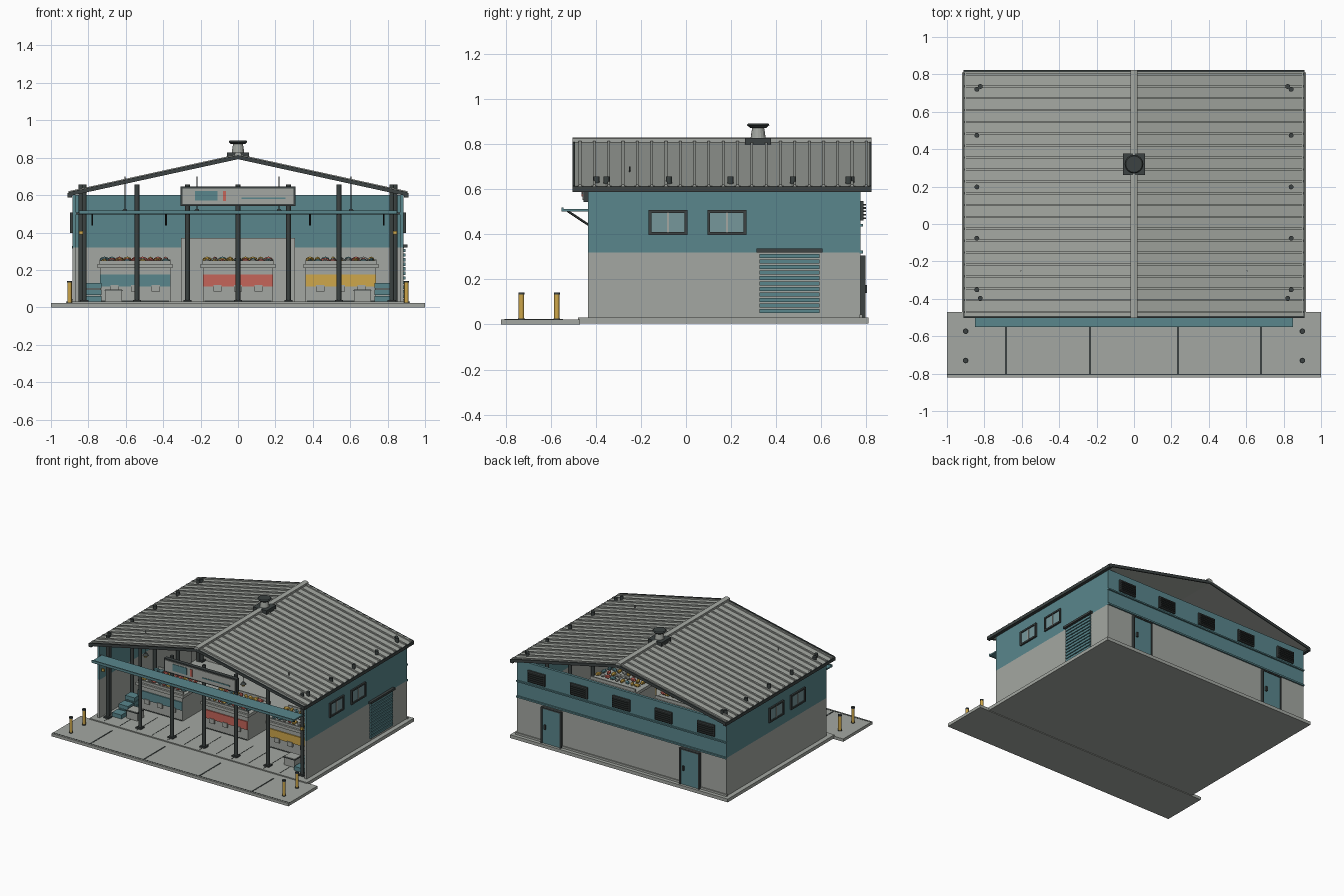
import bpy, bmesh, math, random
from mathutils import Matrix, Vector

random.seed(4)
cube = bpy.data.objects.get("Cube")
if cube:
    bpy.data.objects.remove(cube, do_unlink=True)


def material(name, r, g, b):
    m = bpy.data.materials.new(name)
    m.use_nodes = True
    m.diffuse_color = (r, g, b, 1)
    bsdf = next(n for n in m.node_tree.nodes if n.type == 'BSDF_PRINCIPLED')
    bsdf.inputs["Base Color"].default_value = (r, g, b, 1)
    return m


GREY = material("concrete grey", .37, .39, .36)
TEAL = material("painted teal", .10, .24, .265)
DARK = material("dark steel", .045, .055, .054)
RED = material("coral red", .56, .13, .10)
YELLOW = material("warm yellow", .62, .39, .07)
GLASS = material("pale glass", .18, .31, .33)


def finish(name, bm, mat):
    bmesh.ops.recalc_face_normals(bm, faces=bm.faces)
    me = bpy.data.meshes.new(name)
    bm.to_mesh(me)
    bm.free()
    me.materials.append(mat)
    ob = bpy.data.objects.new(name, me)
    bpy.context.collection.objects.link(ob)
    return ob


def boxes(name, mat, *spans):
    """One object from boxes given as (x0, x1, y0, y1, z0, z1)."""
    bm = bmesh.new()
    for x0, x1, y0, y1, z0, z1 in spans:
        mtx = (Matrix.Translation(((x0 + x1) / 2, (y0 + y1) / 2, (z0 + z1) / 2))
               @ Matrix.Diagonal((abs(x1 - x0), abs(y1 - y0), z1 - z0, 1)))
        bmesh.ops.create_cube(bm, size=1, matrix=mtx)
    return finish(name, bm, mat)


def prism(name, mat, profile, ranges):
    """Extrude an xz profile over each y range."""
    bm = bmesh.new()
    for y0, y1 in ranges:
        f = bm.faces.new([bm.verts.new((x, y0, z)) for x, z in profile])
        new = bmesh.ops.extrude_face_region(bm, geom=[f])["geom"]
        verts = [v for v in new if isinstance(v, bmesh.types.BMVert)]
        bmesh.ops.translate(bm, verts=verts, vec=(0, y1 - y0, 0))
    return finish(name, bm, mat)


def cylinders(name, mat, spots, z0, z1, r0, r1=None, sides=16):
    bm = bmesh.new()
    for x, y in spots:
        bmesh.ops.create_cone(bm, cap_ends=True, segments=sides, radius1=r0,
                              radius2=r0 if r1 is None else r1, depth=z1 - z0,
                              matrix=Matrix.Translation((x, y, (z0 + z1) / 2)))
    return finish(name, bm, mat)


# Ground slabs and joints
boxes("floor_slab", GREY, (-.92, .92, -.48, .81, .005, .03))
boxes("front_apron", GREY, (-1, 1, -.82, -.47, 0, .022))
boxes("apron_joints", DARK, *[(x - .005, x + .005, -.805, -.545, .02, .024)
                              for x in (-.685, -.235, .235, .68)])
boxes("apron_edge", DARK, (-1, 1, -.808, -.803, .02, .0235))
boxes("floor_joints", DARK, *[(i * .135 - .002, i * .135 + .002, -.46, -.2, .028, .0315)
                              for i in range(-6, 7)])

# Walls, two tone, open at the front and gables
def shell(name, mat, z0, z1):
    boxes(name, mat, (-.885, -.865, -.435, .775, z0, z1), (.865, .885, -.435, .775, z0, z1),
          (-.865, .865, .755, .775, z0, z1))


shell("lower_walls", GREY, .03, .32)
shell("upper_walls", TEAL, .32, .6)
boxes("back_ledges", TEAL, (-.887, .887, .77, .786, .315, .327), (-.887, .887, .77, .786, .435, .445))
boxes("wall_foot", GREY, (-.892, .892, .77, .783, .03, .045))
boxes("back_room", GREY, (-.305, .305, .66, .756, .03, .37))

# Roof: two pitched sheets with standing seams, dark rakes and gutters
EAVE, RIDGE = (.905, .612), .81


def pitch(lift, drop):
    x, z = EAVE
    return [(-x, z + lift), (0, RIDGE + lift), (x, z + lift),
            (x, z - drop), (0, RIDGE - drop), (-x, z - drop)]


prism("roof_sheets", GREY, pitch(0, .014), [(-.495, .817)])
seams = [-.47 + i * .0635 for i in range(21)]
prism("roof_seams", GREY, pitch(.009, 0), [(y - .006, y + .006) for y in seams])
prism("gable_rakes", DARK, pitch(.004, .018), [(-.503, -.492), (.814, .823)])
prism("ridge_cap", GREY, [(-.02, .808), (-.02, .824), (0, .83), (.02, .824), (.02, .808)], [(-.503, .823)])
boxes("gutters", DARK, *[(s * .888, s * .912, -.503, .823, .588, .612) for s in (-1, 1)])
boxes("gutter_clips", GREY, *[(s * .896, s * .904, y - .015, y + .015, .61, .6145)
                              for s in (-1, 1) for y in seams])

# Ridge ventilator
V = [(0, .32)]
boxes("vent_base", DARK, (-.058, .058, .262, .378, .795, .828))
cylinders("vent_neck", GREY, V, .825, .876, .034, .026)
cylinders("vent_cap", DARK, V, .872, .884, .036, .05)
cylinders("vent_lid", DARK, V, .884, .892, .05, .044)

# Columns with base plates
front_posts = [(x, -.41) for x in (-.54, -.27, 0, .27, .54)]
corners = [(s * .822, y) for s in (-1, 1) for y in (-.397, .735)]
side_posts = [(s * .84, y) for s in (-1, 1) for y in (-.352, -.076, .198, .474, .72)]
cylinders("columns", DARK, front_posts + corners + side_posts, .03, .656, .013, sides=12)
boxes("column_plates", DARK, *[(x - .022, x + .022, y - .022, y + .022, .028, .04)
                               for x, y in front_posts + corners])

# Awning with brackets
boxes("awning", TEAL, (-.85, .85, -.55, -.43, .502, .513), (-.85, .85, -.552, -.543, .5, .519))
bm = bmesh.new()
for x in (-.78, -.385, .385, .78):
    a, b = Vector((x, -.525, .503)), Vector((x, -.43, .44))
    rot = (b - a).to_track_quat('Z', 'Y').to_matrix().to_4x4()
    bmesh.ops.create_cone(bm, cap_ends=True, segments=6, radius1=.005, radius2=.005,
                          depth=(b - a).length, matrix=Matrix.Translation((a + b) / 2) @ rot)
finish("awning_brackets", bm, DARK)
boxes("bracket_rail", DARK, (-.865, .865, -.432, -.422, .497, .507))

# Hanging lamps
lamps = [(x, -.25) for x in (-.605, -.22, .22, .605)]
cylinders("lamp_rods", DARK, lamps, .515, .7, .003, sides=6)
cylinders("lamp_shades", DARK, lamps, .507, .525, .022, .008, sides=12)
cylinders("lamp_bulbs", YELLOW, lamps, .495, .508, .013, sides=10)
boxes("wall_lamps", YELLOW, *[(s * .828, s * .85, -.434, -.42, .39, .408) for s in (-1, 1)])

# Sign board with plain painted blocks
boxes("sign_frame", DARK, (-.307, .307, -.455, -.425, .543, .645))
boxes("sign_face", GREY, (-.296, .296, -.46, -.45, .553, .635))
boxes("sign_teal_blocks", TEAL, (-.23, -.11, -.464, -.458, .57, .622),
      (.02, .255, -.464, -.458, .578, .586))
boxes("sign_red_bar", RED, (-.08, -.063, -.464, -.458, .568, .622))

# Market stalls with colour bands and heaped goods
goods = {m.name: bmesh.new() for m in (TEAL, YELLOW, RED, GREY)}
for label, cx, mat in (("left", -.55, TEAL), ("middle", 0, RED), ("right", .55, YELLOW)):
    boxes(label + "_stall", GREY, (cx - .188, cx + .188, -.15, .1, .03, .21),
          (cx - .2, cx + .2, -.165, .115, .21, .232),
          (cx - .19, cx + .19, -.15, -.14, .232, .25), (cx - .19, cx + .19, .09, .1, .232, .255),
          *[(cx + d - .022, cx + d + .022, -.163, -.15, .085, .12) for d in (-.11, 0, .11)])
    boxes(label + "_stall_band", mat, (cx - .188, cx + .188, -.158, -.15, .112, .175))
    boxes(label + "_stall_plinth", DARK, (cx - .18, cx + .18, -.152, .09, .03, .036))
    for i in range(9):
        for j in range(3):
            pick = random.choice(list(goods.values()))
            mtx = (Matrix.Translation((cx - .165 + i * .041, -.1 + j * .07, .245 + .006 * j))
                   @ Matrix.Rotation(random.uniform(0, math.pi), 4, 'Z')
                   @ Matrix.Diagonal((1.5, .8, .8, 1)))
            bmesh.ops.create_icosphere(pick, subdivisions=1, radius=.018, matrix=mtx)
for m in (TEAL, YELLOW, RED, GREY):
    finish("goods_" + m.name.split()[-1], goods[m.name], m)

# Crates stacked at both sides
for s, side in ((-1, "left"), (1, "right")):
    boxes(side + "_teal_crates", TEAL, *[
        (s * .73, s * .81, y - .035, y + .035, z, z + .03)
        for y, z in ((-.33, .03), (-.25, .03), (-.25, .065), (-.17, .03), (-.17, .065), (-.17, .1))])
    boxes(side + "_grey_crate", GREY, (s * .62, s * .71, -.33, -.25, .03, .095))
    boxes(side + "_crate_rim", DARK, (s * .615, s * .715, -.335, -.245, .086, .091))

# Bollards
posts = [(s * .9, y) for s in (-1, 1) for y in (-.73, -.573)]
cylinders("bollards", YELLOW, posts, .02, .132, .012)
cylinders("bollard_caps", DARK, posts, .132, .142, .0135)
cylinders("bollard_feet", DARK, posts, .02, .027, .015)

# Side windows
for s, side in ((-1, "right"), (1, "left")):
    for n, (y0, y1) in enumerate(((-.166, .006), (.095, .268))):
        z0, z1, t = .397, .507, .012
        name = f"{side}_window_{n + 1}"
        inner, outer = s * .884, s * .897
        boxes(name + "_frame", DARK, (inner, outer, y0, y1, z0, z0 + t), (inner, outer, y0, y1, z1 - t, z1),
              (inner, outer, y0, y0 + t, z0, z1), (inner, outer, y1 - t, y1, z0, z1))
        boxes(name + "_glass", GLASS, (inner, s * .889, y0 + t, y1 - t, z0 + t, z1 - t))
        mid = (y0 + y1) / 2
        boxes(name + "_mullion", GREY, (inner, s * .893, mid - .004, mid + .004, z0 + t, z1 - t))

# Slatted shutter on the left side
boxes("shutter_slats", TEAL, *[(.884, .895, .326, .592, .05 + i * .0245, .068 + i * .0245)
                               for i in range(11)])
boxes("shutter_header", DARK, (.884, .905, .313, .606, .32, .336))

# Back doors
for n, cx in enumerate((-.585, .585)):
    name = f"back_door_{n + 1}"
    boxes(name + "_frame", DARK, (cx - .085, cx - .075, .774, .797, .03, .305),
          (cx + .075, cx + .085, .774, .797, .03, .305), (cx - .085, cx + .085, .774, .797, .295, .305))
    boxes(name, TEAL, (cx - .075, cx + .075, .774, .79, .03, .295))
    boxes(name + "_handle", DARK, (cx + .045, cx + .058, .789, .802, .14, .175))

# Back vents with louvres
for n in range(5):
    cx = (n - 2) * .358
    boxes(f"back_vent_{n + 1}", DARK, (cx - .072, cx + .072, .774, .788, .46, .548))
    boxes(f"back_vent_{n + 1}_louvres", DARK, *[
        (cx - .062, cx + .062, .786, .798, .468 + i * .015, .475 + i * .015) for i in range(5)])
